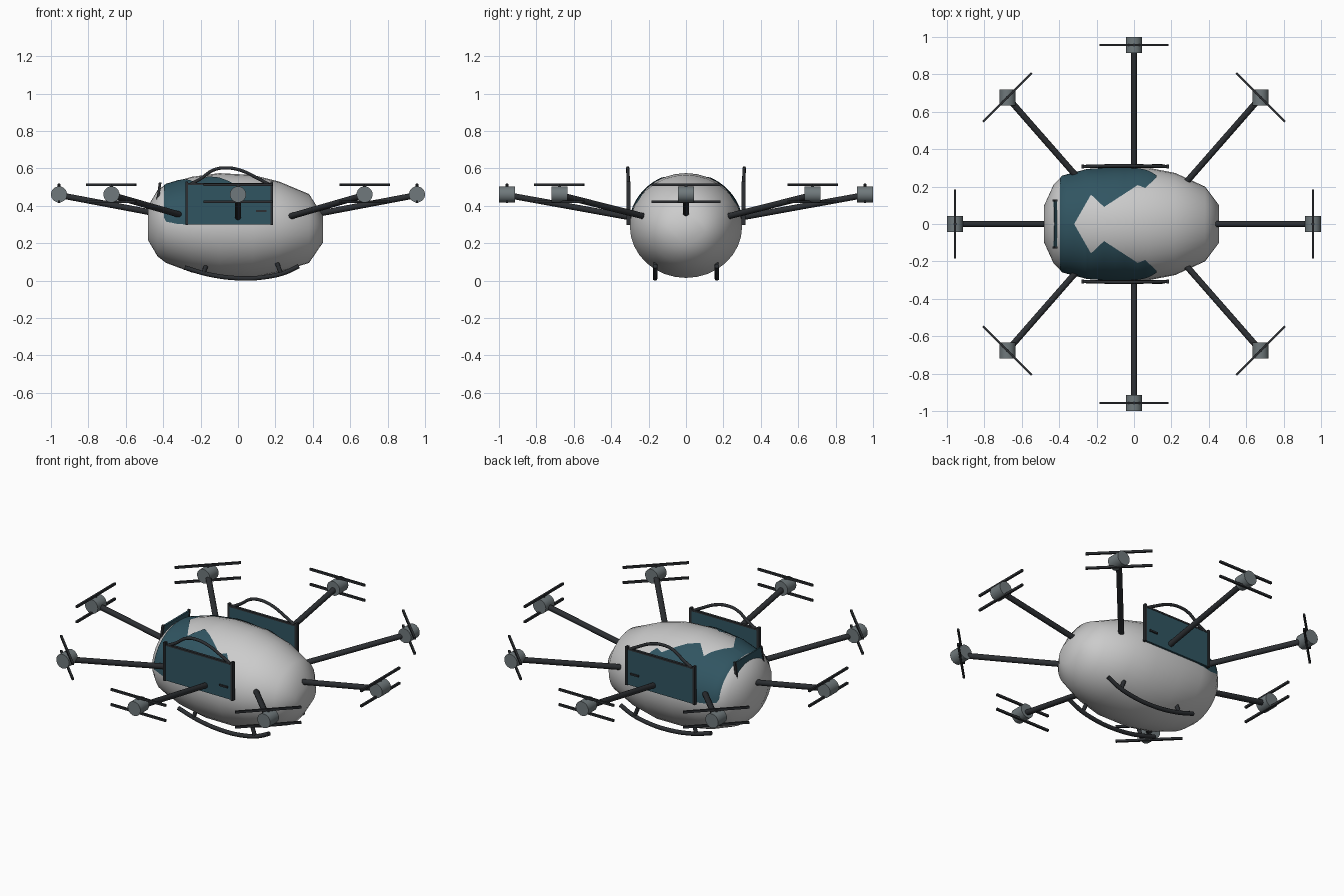
import bpy, bmesh, math
from mathutils import Vector

if "Cube" in bpy.data.objects:
    bpy.data.objects.remove(bpy.data.objects["Cube"])

def mat(name, r, g, b):
    m = bpy.data.materials.new(name)
    m.diffuse_color = (r, g, b, 1)
    m.use_nodes = True
    m.node_tree.nodes["Principled BSDF"].inputs["Base Color"].default_value = m.diffuse_color
    return m

DARK = mat("dark_rubber", .025, .028, .032)
TEAL = mat("teal_paint", .03, .09, .12)
METAL = mat("motor_grey", .16, .19, .2)

def make(name, verts, faces, material=None, smooth=True):
    me = bpy.data.meshes.new(name)
    me.from_pydata(verts, [], faces)
    bm = bmesh.new()
    bm.from_mesh(me)
    bmesh.ops.remove_doubles(bm, verts=bm.verts, dist=1e-5)
    bmesh.ops.recalc_face_normals(bm, faces=bm.faces)
    bm.to_mesh(me)
    bm.free()
    ob = bpy.data.objects.new(name, me)
    bpy.context.collection.objects.link(ob)
    if material:
        me.materials.append(material)
    if smooth:
        bpy.ops.object.select_all(action='DESELECT')
        ob.select_set(True)
        bpy.context.view_layer.objects.active = ob
        bpy.ops.object.shade_smooth_by_angle(angle=math.radians(40))
    return ob

def rod(name, a, b, r, material, n=14):
    a, b = Vector(a), Vector(b)
    q = (b - a).to_track_quat('Z', 'Y')
    vs = []
    for p in (a, b):
        vs += [p + q @ Vector((r * math.cos(t), r * math.sin(t), 0))
               for t in (2 * math.pi * i / n for i in range(n))]
    fs = [(i, (i + 1) % n, n + (i + 1) % n, n + i) for i in range(n)]
    fs += [tuple(range(n)), tuple(range(n, 2 * n))]
    return make(name, vs, fs, material)

def box(name, c, s, material, rot=(0, 0, 0)):
    vs = [(x * s[0] / 2, y * s[1] / 2, z * s[2] / 2)
          for x in (-1, 1) for y in (-1, 1) for z in (-1, 1)]
    fs = [(0, 1, 3, 2), (4, 5, 7, 6), (0, 1, 5, 4), (2, 3, 7, 6), (0, 2, 6, 4), (1, 3, 7, 5)]
    ob = make(name, vs, fs, material, False)
    ob.location, ob.rotation_euler = c, rot
    return ob

def tube(name, pts, r, material):
    cu = bpy.data.curves.new(name, 'CURVE')
    cu.dimensions = '3D'
    cu.bevel_depth, cu.bevel_resolution, cu.use_fill_caps = r, 3, True
    sp = cu.splines.new('BEZIER')
    sp.bezier_points.add(len(pts) - 1)
    for bp, p in zip(sp.bezier_points, pts):
        bp.co = p
        bp.handle_left_type = bp.handle_right_type = 'AUTO'
    cu.resolution_u = 6
    cu.materials.append(material)
    ob = bpy.data.objects.new(name, cu)
    bpy.context.collection.objects.link(ob)
    return ob

def lerp(table, x):
    for a, b in zip(table, table[1:]):
        if x <= b[0]:
            break
    t = min(1, max(0, (x - a[0]) / (b[0] - a[0])))
    return [p + (q - p) * t for p, q in zip(a[1:], b[1:])]

# Fuselage stations: x, half width, bottom z, top z
RINGS = [(-.48, .10, .215, .40), (-.43, .21, .13, .485), (-.385, .255, .095, .515),
         (-.25, .29, .045, .555), (-.1, .30, .015, .575), (.08, .30, .015, .565),
         (.22, .273, .045, .53), (.38, .20, .095, .463), (.455, .10, .205, .345)]

def hull(x, t, k=1.0):
    w, lo, hi = lerp(RINGS, x)
    return (x, k * w * math.cos(t), (lo + hi) / 2 + k * (hi - lo) / 2 * math.sin(t))

N = 32
verts = [hull(r[0], 2 * math.pi * i / N) for r in RINGS for i in range(N)]
faces = [(j * N + i, j * N + (i + 1) % N, (j + 1) * N + (i + 1) % N, (j + 1) * N + i)
         for j in range(len(RINGS) - 1) for i in range(N)]
faces += [tuple(range(N)), tuple(range(len(verts) - N, len(verts)))]
make("fuselage", verts, faces)

# Teal painted shell with a jagged upper edge: x, inner half width, lower angle
EDGE = [(-.395, 0, .15), (-.385, 0, .05), (-.32, 0, 0), (-.23, .155, 0), (-.16, .09, .05),
        (.02, .205, .2), (.06, .19, .3), (.12, .245, .5)]
xs = sorted({e[0] for e in EDGE} | {-.36, -.29, -.26, -.25, -.2, -.1, -.05, .08, .1})
M = 12
for side, s in (("left", 1), ("right", -1)):
    verts, faces = [], []
    for j, x in enumerate(xs):
        inner, low = lerp(EDGE, x)
        top = math.acos(min(1, inner / lerp(RINGS, x)[0]))
        top = max(top, low + .01)
        for i in range(M + 1):
            p = hull(x, low + (top - low) * i / M, 1.015)
            verts.append((p[0], s * p[1], p[2]))
            if j and i:
                k = j * (M + 1) + i
                faces.append((k, k - 1, k - M - 2, k - M - 1))
    ob = make(side + "_canopy_shell", verts, faces, TEAL)
    if sum(p.normal.y * s for p in ob.data.polygons) < 0:
        ob.data.flip_normals()

# Side doors with frames, handles and arched rails
for side, s in (("left", 1), ("right", -1)):
    y = s * .308
    box(side + "_door", (-.047, y, .41), (.45, .012, .22), TEAL)
    for x in (-.274, .18):
        box(side + "_door_post", (x, y, .414), (.014, .02, .234), DARK)
    box(side + "_door_top_rail", (-.047, y, .517), (.45, .016, .01), DARK)
    box(side + "_door_handle", (.125, y + s * .009, .372), (.055, .01, .01), DARK)
    arch = [(-.255, .515), (-.2, .545), (-.13, .592), (-.06, .603), (.02, .588), (.1, .55), (.165, .515)]
    tube(side + "_door_arch", [(x, s * (.308 + (z - .515) * .04), z) for x, z in arch], .009, DARK)

# Tail plate
tilt = (0, math.radians(8), 0)
box("tail_plate", (-.423, 0, .475), (.01, .25, .09), TEAL, tilt)
for s in (-1, 1):
    box("tail_plate_post", (-.423, s * .125, .477), (.014, .012, .096), DARK, tilt)

# Eight arms with motors and stacked propellers
H = .461
for k in range(8):
    a = k * math.pi / 4
    cx, cy = round(math.cos(a), 4), round(math.sin(a), 4)
    x, y = .957 * cx, .957 * cy
    start = (.25 * cx / .707, .19 * cy / .707, .335) if k % 2 else (.28 * cx, .25 * cy, .33)
    rod(f"arm_{k}", start, (x, y, H - .003), .0165, DARK)
    rod(f"motor_{k}", (x, y - .042, H), (x, y + .042, H), .043, METAL, 24)
    for z in (H - .039, H + .053):
        box(f"propeller_{k}", (x, y, z), (.012, .37, .013), DARK, (0, 0, a))
    rod(f"propeller_shaft_{k}", (x, y, H - .04), (x, y, H + .055), .008, DARK, 10)

# Landing skids
for side, s in (("left", 1), ("right", -1)):
    y = s * .165
    skid = [(-.285, .07), (-.15, .032), (.02, .0125), (.15, .02), (.25, .043), (.325, .078)]
    tube(side + "_skid", [(x, y, z) for x, z in skid], .0125, DARK)
    rod(side + "_skid_strut", (-.185, y, .04), (-.165, y * .98, .095), .0115, DARK)
    rod(side + "_skid_strut", (.23, y, .037), (.208, y * .98, .095), .0115, DARK)
